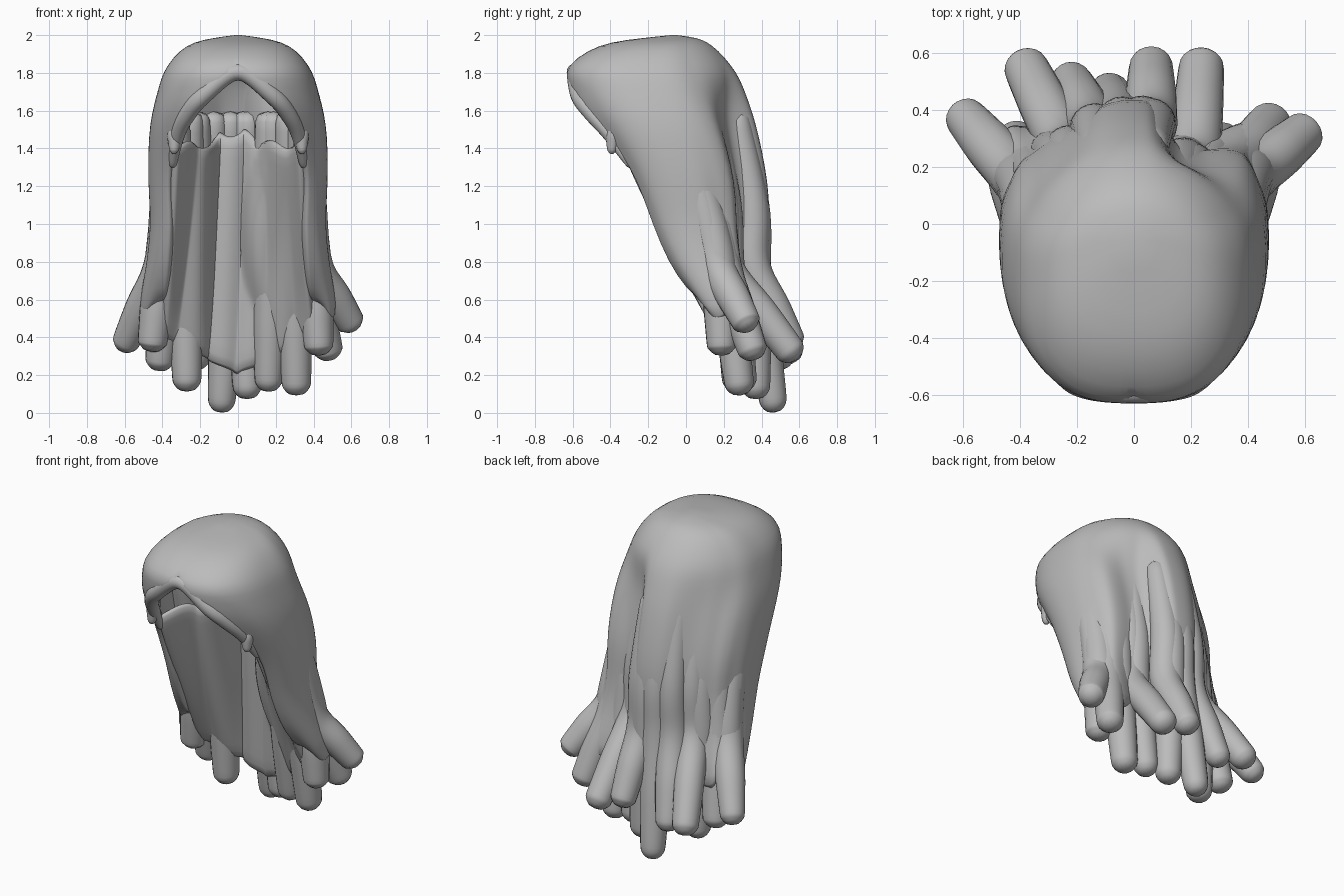
import bpy, bmesh, math
from mathutils import Vector

if "Cube" in bpy.data.objects:
    bpy.data.objects.remove(bpy.data.objects["Cube"])

grey = bpy.data.materials.new("hair grey")
grey.diffuse_color = (0.5, 0.5, 0.5, 1)
grey.use_nodes = True
grey.node_tree.nodes["Principled BSDF"].inputs["Base Color"].default_value = grey.diffuse_color

# height, half width, front y, back y, half width of the face opening
ROWS = [(1.985, .13, -.22, .06, 0), (1.965, .23, -.40, .11, 0),
        (1.92, .31, -.52, .17, 0), (1.84, .375, -.63, .24, 0),
        (1.77, .41, -.64, .285, .05), (1.68, .435, -.625, .32, .20),
        (1.58, .46, -.585, .355, .29), (1.47, .475, -.52, .385, .345),
        (1.3, .48, -.42, .42, .375), (1.15, .475, -.36, .44, .38),
        (1.0, .465, -.30, .44, .37), (.8, .485, -.20, .43, .38),
        (.65, .515, -.08, .45, .39), (.53, .53, .02, .47, .40)]


def row_at(z):
    """Interpolated section at height z."""
    for a, b in zip(ROWS, ROWS[1:]):
        if a[0] >= z >= b[0]:
            t = (a[0] - z) / (a[0] - b[0])
            return [p + (q - p) * t for p, q in zip(a, b)]
    return list(ROWS[-1])


def smooth(a, b, x):
    t = min(1, max(0, (x - a) / (b - a)))
    return t * t * (3 - 2 * t)


def section(row, phi, inset=0.0):
    """Point on a section, squarer at the front; phi = 0 is front, pi back."""
    z, w, yf, yb, _ = row
    s, c = math.sin(phi), math.cos(phi)
    e = .78 if c > 0 else .78 + .2 * min(1, -2 * c)
    x = (w - inset) * math.copysign(abs(s) ** e, s)
    y = (yf + yb) / 2 - ((yb - yf) / 2 - inset) * math.copysign(abs(c) ** e, c)
    # the middle of the back stands proud of both flanks
    if c < 0:
        dip = .12 * smooth(.05, .16, x) * (1 - smooth(.22, .46, x))
        dip += .06 * smooth(.10, .28, -x) * (1 - smooth(.34, .47, -x))
        y -= dip * smooth(1.9, 1.5, z)
    return Vector((x, y, z))


def opening(row):
    """Angle of the face opening edge."""
    return math.asin((row[4] / row[1]) ** (1 / .78))


def finish(name, bm, thick=0):
    bmesh.ops.remove_doubles(bm, verts=bm.verts, dist=0.0005)
    bmesh.ops.recalc_face_normals(bm, faces=bm.faces)
    me = bpy.data.meshes.new(name)
    bm.to_mesh(me)
    bm.free()
    ob = bpy.data.objects.new(name, me)
    bpy.context.collection.objects.link(ob)
    me.materials.append(grey)
    if thick:
        m = ob.modifiers.new("thickness", 'SOLIDIFY')
        m.thickness, m.offset = thick, -1
    ob.modifiers.new("smooth", 'SUBSURF').levels = 1
    for p in me.polygons:
        p.use_smooth = True
    return ob


def skin(bm, grid, closed=False):
    """Join rows of points with quads."""
    vs = [[bm.verts.new(p) for p in r] for r in grid]
    for a, b in zip(vs, vs[1:]):
        n = len(a)
        for i in range(n if closed else n - 1):
            j = (i + 1) % n
            bm.faces.new((a[i], a[j], b[j], b[i]))
    return vs


# Outer cap with face opening, rippling into strands lower down
N = 80
grid = []
for r in ROWS:
    start = opening(r)
    ripple = .025 * min(1, max(0, (1.85 - r[0]) / .8))
    line = []
    for i in range(N + 1):
        phi = start + (2 * math.pi - 2 * start) * i / N
        wave = .5 - .5 * math.cos(7 * (phi - math.pi) + .8 * math.sin(2 * phi))
        p = section(r, phi, ripple * wave ** 2)
        if r is ROWS[-1]:
            p.z -= .05 * (1 - 2 * wave)
        line.append(p)
    grid.append(line)
bm = bmesh.new()
vs = skin(bm, grid)
crown = bm.verts.new((0, -.06, 2.003))
for i in range(N):
    bm.faces.new((crown, vs[0][i + 1], vs[0][i]))
finish("hair_cap", bm, .06)

# Inner curtain: recessed middle, side panels stepping forward, ragged top
grid = []
M = 48
for k in range(11):
    t = k / 10
    line = []
    for i in range(M + 1):
        u = i / M * 2 - 1
        a = abs(u)
        top = 1.43 + .06 * (1 - smooth(.2, .5, a)) + .02 * math.sin(14 * u)
        bottom = .20 + .20 * a
        z = top + (bottom - top) * t
        edge = .50 if u < 0 else .52 - .30 * math.sin(math.pi * min(1, t * 1.1))
        front = -.33 + .56 * t ** 1.1
        back = .20 + .12 * t
        f = .35 * smooth(edge - .12, edge + .08, a) + .65 * a ** 2.4
        y = back + (front - back) * f + .012 * math.sin(16 * u + 2 * t)
        line.append((u * (.36 + .05 * t), y, z))
    grid.append(line)
bm = bmesh.new()
skin(bm, grid)
finish("inner_curtain", bm, .05)


def lock(name, pts, radii, sides=10):
    """Round-ended strand swept through a smooth path."""
    pts = [Vector(p) for p in pts]
    path, rad = [], []
    for k in range(len(pts) - 1):
        p0, p1, p2 = pts[max(k - 1, 0)], pts[k], pts[k + 1]
        p3 = pts[min(k + 2, len(pts) - 1)]
        for s in range(4):
            t = s / 4
            path.append(.5 * (2 * p1 + (p2 - p0) * t + (2 * p0 - 5 * p1 + 4 * p2 - p3) * t * t
                              + (3 * p1 - p0 - 3 * p2 + p3) * t ** 3))
            rad.append(radii[k] + (radii[k + 1] - radii[k]) * t)
    end = (pts[-1] - path[-1]).normalized()
    path += [pts[-1] - end * radii[-1] * .6, pts[-1]]
    rad += [radii[-1], radii[-1] * .55]
    grid = []
    for i, p in enumerate(path):
        d = (path[min(i + 1, len(path) - 1)] - path[max(i - 1, 0)]).normalized()
        a = d.cross(Vector((.05, 1, 0))).normalized()
        b = d.cross(a)
        grid.append([p + rad[i] * (math.cos(q) * a + math.sin(q) * b)
                     for q in (2 * math.pi * j / sides for j in range(sides))])
    bm = bmesh.new()
    vs = skin(bm, grid, True)
    bm.faces.new(vs[0])
    bm.faces.new(vs[-1])
    finish(name, bm)


# Hanging locks: angle on the cap (degrees, 180 = back), tip, tip radius
LOCKS = [(258, (-.615, .40, .33), .072), (215, (-.395, .58, .27), .08),
         (240, (-.42, .30, .22), .078), (222, (-.27, .27, .11), .078),
         (200, (-.23, .52, .23), .072), (186, (-.09, .47, 0), .074),
         (176, (.05, .37, .07), .078), (172, (.06, .58, .33), .077),
         (155, (.16, .31, .11), .074), (135, (.31, .29, .09), .08),
         (150, (.24, .59, .28), .082), (118, (.49, .37, .28), .08),
         (100, (.62, .34, .44), .076), (104, (.43, .19, .30), .078),
         (256, (-.46, .20, .32), .078)]
for n, (deg, tip, r) in enumerate(LOCKS):
    phi = math.radians(deg)
    a = section(row_at(1.6), phi, .085)
    b = section(row_at(1.1), phi, .085)
    c = section(row_at(.78), phi, .075)
    tip = Vector(tip)
    d = c.lerp(tip, .5)
    lock(f"lock_{n + 1}", (a, b, c, d, tip), (.07, .095, .1, .095, r))

# Rolled fringe edge around the face opening
right = [section(r, opening(r), .035) for r in ROWS[5:9]]
left = [Vector((-p.x, p.y, p.z)) for p in reversed(right)]
rim = left + [Vector((0, -.585, 1.81))] + right
lock("fringe_roll", rim, (.02, .04, .048, .05, .05, .05, .048, .04, .02))

# Small pointed tufts at the ends of the fringe
for s, side in ((-1, "left"), (1, "right")):
    lock(f"fringe_tuft_{side}", ((s * .33, -.37, 1.55), (s * .335, -.385, 1.46), (s * .34, -.395, 1.37)),
         (.04, .045, .02), 8)
